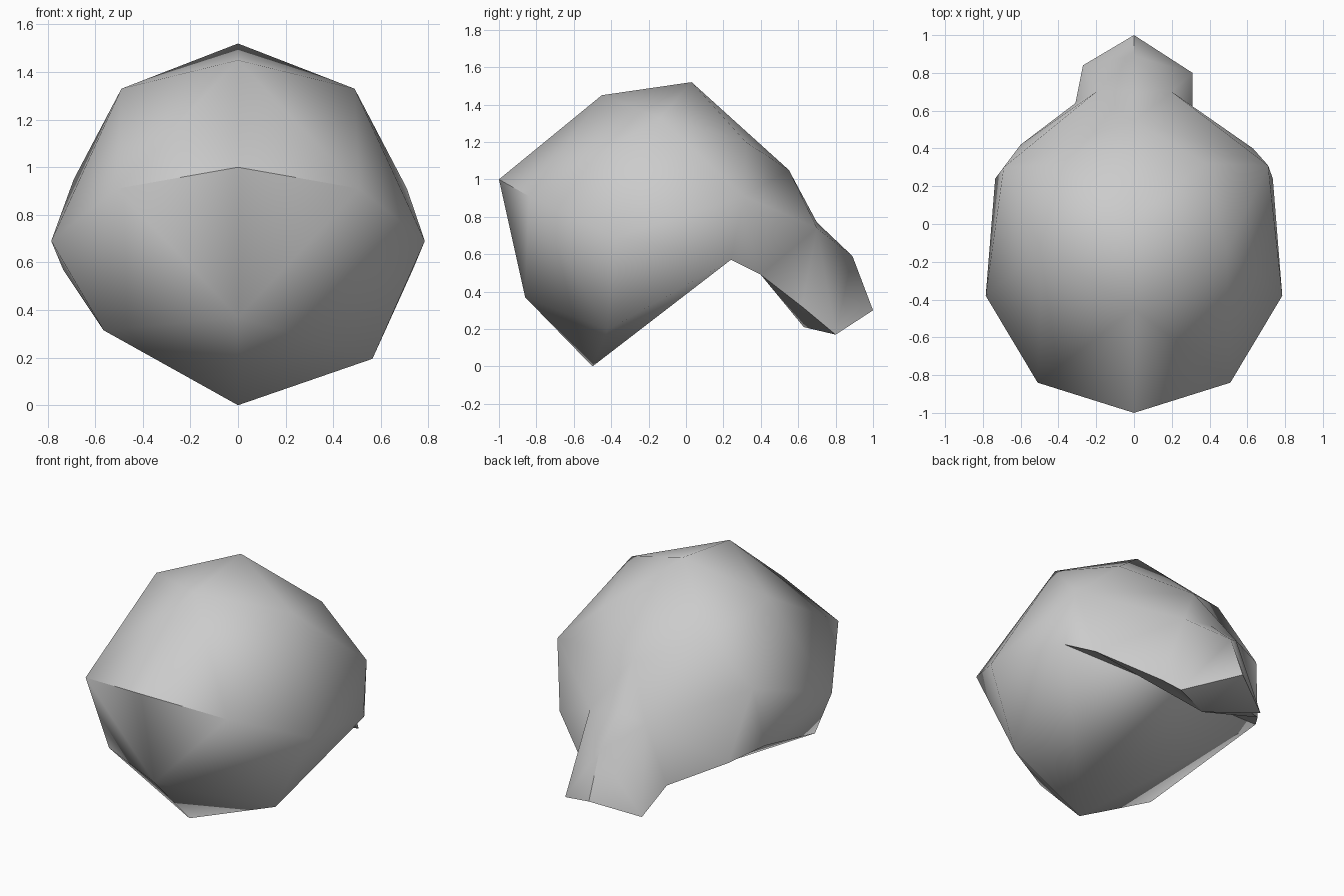
import bpy
import bmesh
import math

cube = bpy.data.objects.get("Cube")
if cube:
    bpy.data.objects.remove(cube, do_unlink=True)

# Points on the centre line
CENTRE = {
    "crown": (0, 0.03, 1.52), "brow": (0, -0.45, 1.45), "nose": (0, -1, 1),
    "chin": (0, -0.86, 0.37), "keel": (0, -0.5, 0), "nape": (0, 0.55, 1.05),
    "root": (0, 0.7, 0.77), "bend": (0, 0.89, 0.59), "tip": (0, 1, 0.3),
    "under": (0, 0.63, 0.21),
}
# Points on the +x side, mirrored for the other side
SIDE = {
    "temple": (0.49, -0.14, 1.33), "cheek": (0.51, -0.84, 0.91),
    "flank": (0.785, -0.38, 0.69), "jaw": (0.565, -0.42, 0.195),
    "shoulder": (0.38, 0.32, 1.2), "hip": (0.71, 0.31, 0.91),
    "belly": (0.735, 0.24, 0.57), "rump": (0.63, 0.4, 0.49),
    "neck": (0.2, 0.7, 0.74), "web": (0.31, 0.62, 0.32),
    "corner": (0.31, 0.8, 0.17),
}
# The other side is slightly uneven
UNEVEN = {
    "jaw": (-0.565, -0.52, 0.315), "hip": (-0.69, 0.3, 0.95),
    "rump": (-0.6, 0.42, 0.49), "web": (-0.31, 0.64, 0.35),
    "corner": (-0.27, 0.84, 0.21),
}
# Fans of triangles on one half: hub point, then the rim around it
FANS = {
    "temple": "crown brow cheek flank hip shoulder crown",
    "cheek": "brow nose chin jaw flank",
    "jaw": "chin keel belly flank",
    "hip": "flank belly rump neck nape shoulder",
    "shoulder": "nape crown",
    "neck": "nape root bend corner web rump",
    "corner": "bend tip under web",
    "web": "under rump",
}

bm = bmesh.new()
centre = {name: bm.verts.new(p) for name, p in CENTRE.items()}
left = {name: bm.verts.new(p) for name, p in SIDE.items()}
right = {name: bm.verts.new(UNEVEN.get(name, (-x, y, z)))
         for name, (x, y, z) in SIDE.items()}

# Both halves
for side in (left, right):
    points = {**centre, **side}
    for hub, rim in FANS.items():
        ring = [points[name] for name in rim.split()]
        for a, b in zip(ring, ring[1:]):
            bm.faces.new((points[hub], a, b))

# Underside faces that join the halves
bm.faces.new((centre["keel"], right["belly"], left["belly"]))
bm.faces.new((left["belly"], right["belly"], right["rump"], left["rump"]))
bm.faces.new((left["rump"], right["rump"], centre["under"]))
bmesh.ops.recalc_face_normals(bm, faces=bm.faces)

mesh = bpy.data.meshes.new("body_with_tail")
bm.to_mesh(mesh)
bm.free()
body = bpy.data.objects.new("body_with_tail", mesh)
bpy.context.collection.objects.link(body)

# Plain grey material
GREY = (0.6, 0.6, 0.6, 1)
grey = bpy.data.materials.new("plain grey")
grey.use_nodes = True
grey.diffuse_color = GREY
grey.node_tree.nodes["Principled BSDF"].inputs["Base Color"].default_value = GREY
mesh.materials.append(grey)

# Smooth body with sharp edges at the underside and tail end
bpy.ops.object.select_all(action="DESELECT")
body.select_set(True)
bpy.context.view_layer.objects.active = body
bpy.ops.object.shade_smooth_by_angle(angle=math.radians(60))
